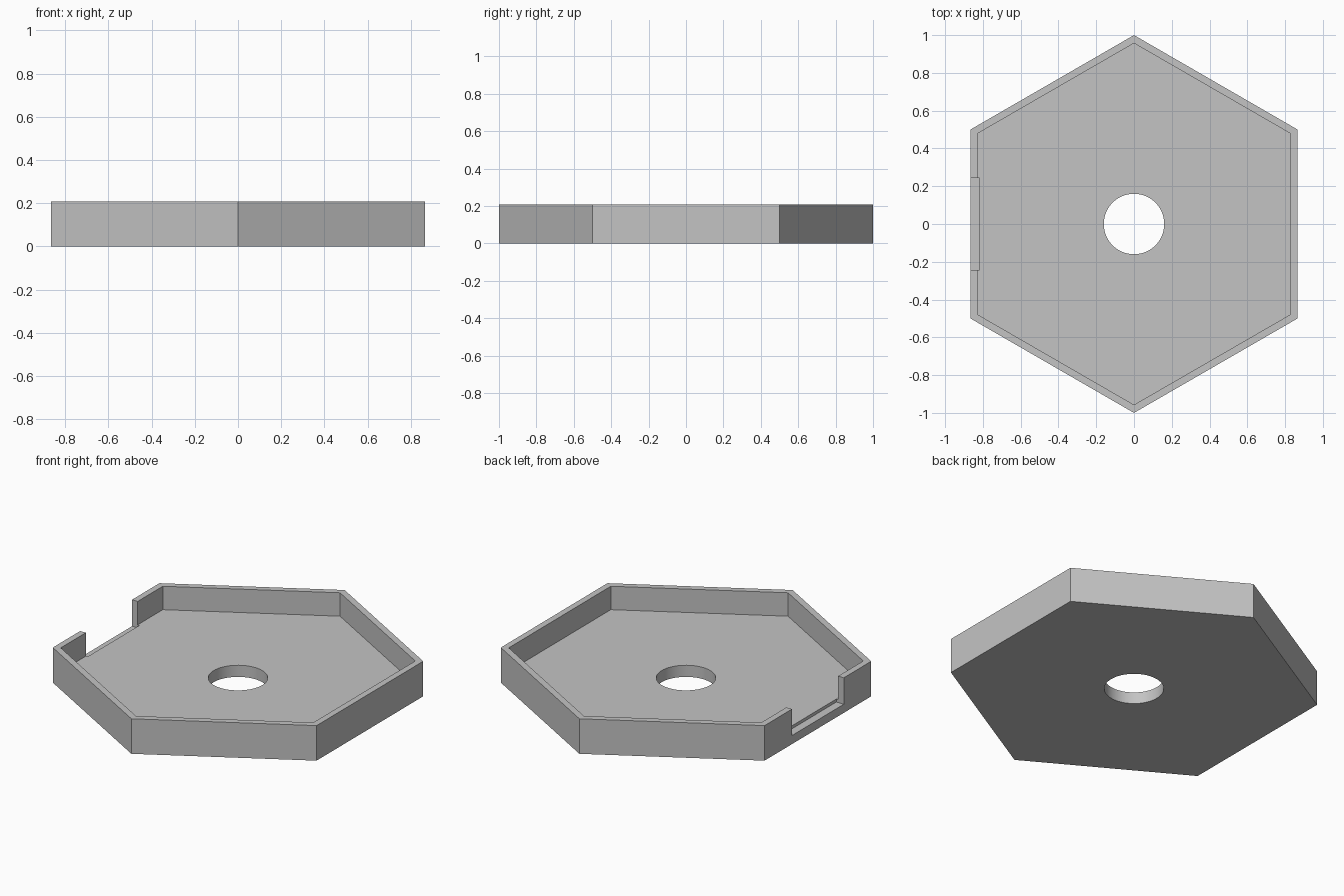
import bpy
from math import radians, cos

cube = bpy.data.objects.get("Cube")
if cube:
    bpy.data.objects.remove(cube, do_unlink=True)

HEIGHT = 0.208      # overall height
FLOOR = 0.069       # floor thickness
INNER = 0.957       # corner radius of the inside of the wall
HOLE = 0.16         # centre hole radius
NOTCH_HALF = 0.243  # half width of the wall notch
NOTCH_Z = 0.051     # bottom of the notch
NOTCH_X = -0.817    # inner edge of the notch

grey = bpy.data.materials.new("plain grey")
grey.use_nodes = True
colour = (0.55, 0.55, 0.55, 1)
grey.diffuse_color = colour
grey.node_tree.nodes["Principled BSDF"].inputs["Base Color"].default_value = colour


def prism(name, sides, radius, bottom, top):
    """Upright prism with a corner on the y axis."""
    bpy.ops.mesh.primitive_cylinder_add(
        vertices=sides, radius=radius, depth=top - bottom,
        location=(0, 0, (bottom + top) / 2))
    obj = bpy.context.object
    obj.name = name
    obj.data.materials.append(grey)
    return obj


def box(name, low, high):
    centre = [(a + b) / 2 for a, b in zip(low, high)]
    bpy.ops.mesh.primitive_cube_add(size=1, location=centre)
    obj = bpy.context.object
    obj.name = name
    obj.scale = [b - a for a, b in zip(low, high)]
    obj.data.materials.append(grey)
    return obj


def carve(target, cutter):
    """Subtract the cutter, then discard it."""
    cutter.hide_render = True
    mod = target.modifiers.new("carve", 'BOOLEAN')
    mod.operation = 'DIFFERENCE'
    mod.solver = 'EXACT'
    mod.object = cutter
    bpy.context.view_layer.objects.active = target
    bpy.ops.object.modifier_apply(modifier=mod.name)
    bpy.data.objects.remove(cutter, do_unlink=True)


# Hexagonal tray body
tray = prism("hexagonal_tray", 6, 1.0, 0, HEIGHT)

# Recess inside the wall, centre hole, and notch in the right wall
carve(tray, prism("recess_cutter", 6, INNER, FLOOR, HEIGHT + 0.1))
carve(tray, prism("hole_cutter", 64, HOLE, -0.1, HEIGHT))
carve(tray, box("notch_cutter", (-1, -NOTCH_HALF, NOTCH_Z),
                (NOTCH_X, NOTCH_HALF, HEIGHT + 0.1)))

# Smooth hole wall, crisp edges elsewhere
bpy.ops.object.select_all(action='DESELECT')
tray.select_set(True)
bpy.context.view_layer.objects.active = tray
bpy.ops.object.shade_smooth_by_angle(angle=radians(30))
